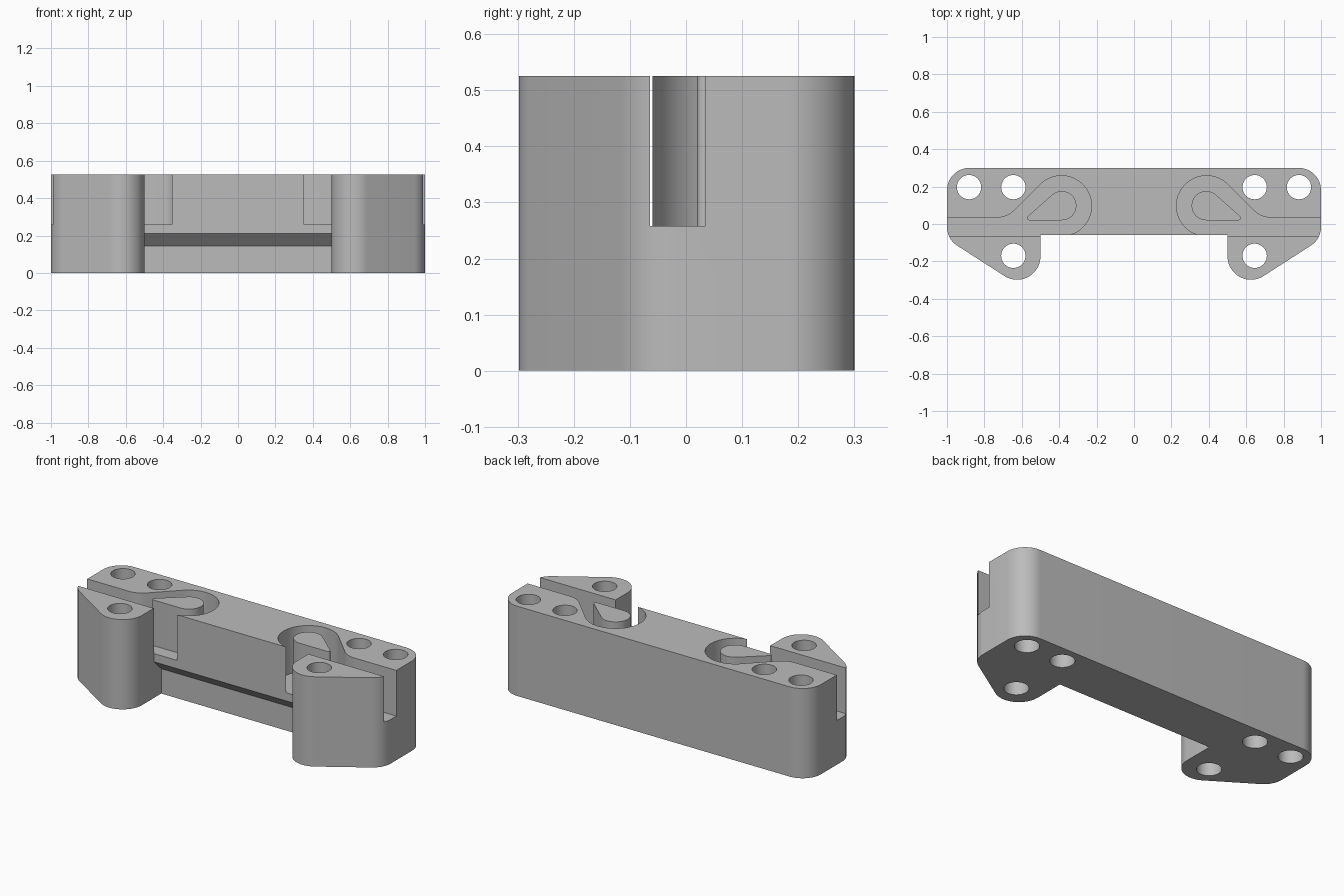
import bpy, bmesh, math

default = bpy.data.objects.get("Cube")
if default:
    bpy.data.objects.remove(default, do_unlink=True)

HEIGHT, FLOOR, FRONT = 0.525, 0.258, -0.06

grey = bpy.data.materials.new("plain_grey")
grey.use_nodes = True
grey.diffuse_color = (0.5, 0.5, 0.5, 1)
grey.node_tree.nodes["Principled BSDF"].inputs["Base Color"].default_value = (0.5, 0.5, 0.5, 1)


def arc(cx, cy, r, start, end, n=20):
    """Points on an arc, angles in degrees."""
    angles = [math.radians(start + (end - start) * i / n) for i in range(n + 1)]
    return [(cx + r * math.cos(a), cy + r * math.sin(a)) for a in angles]


def prism(name, points, low, high, axis="z"):
    """Extrude a closed outline along z, or a (y, z) outline along x."""
    bm = bmesh.new()
    place = (lambda p, h: (p[0], p[1], h)) if axis == "z" else (lambda p, h: (h, p[0], p[1]))
    face = bm.faces.new([bm.verts.new(place(p, low)) for p in points])
    top = bmesh.ops.extrude_face_region(bm, geom=[face])["geom"]
    shift = (0, 0, high - low) if axis == "z" else (high - low, 0, 0)
    bmesh.ops.translate(bm, vec=shift, verts=[v for v in top if isinstance(v, bmesh.types.BMVert)])
    bmesh.ops.recalc_face_normals(bm, faces=bm.faces)
    mesh = bpy.data.meshes.new(name)
    bm.to_mesh(mesh)
    bm.free()
    mesh.materials.append(grey)
    obj = bpy.data.objects.new(name, mesh)
    bpy.context.collection.objects.link(obj)
    return obj


def cut(target, cutter):
    """Subtract the cutter, then remove it."""
    mod = target.modifiers.new("cut", "BOOLEAN")
    mod.operation, mod.solver, mod.object = "DIFFERENCE", "EXACT", cutter
    bpy.context.view_layer.objects.active = target
    bpy.ops.object.modifier_apply(modifier=mod.name)
    bpy.data.objects.remove(cutter, do_unlink=True)


def mirror(points, side):
    return [(x * side, y) for x, y in points]


# Body outline: rounded back corners and two pointed front ears
lean = math.degrees(math.atan2(0.157, 0.255))
half = (arc(0.88, 0.18, 0.12, 90, 0)
        + arc(0.88, -0.015, 0.12, 0, lean - 90)
        + arc(0.625, -0.173, 0.125, lean - 90, -180)
        + [(0.5, FRONT)])
body = prism("bracket_body", half + mirror(half, -1)[::-1], 0, HEIGHT)

# Sloped undercut between the ears
cut(body, prism("undercut", [(-0.2, -0.1), (0.005, -0.1), (0.005, 0.145),
                             (FRONT, 0.21), (-0.2, 0.21)], -0.5, 0.5, "x"))

# Channel outline: straight slot, filleted ramp and round loop
ramp_x, ramp_y, fillet = 0.678, 0.035, 0.12
run = fillet * math.tan(math.radians(22.5))
channel = ([(1.1, -0.064), (1.1, ramp_y)]
           + arc(ramp_x + run, ramp_y + fillet, fillet, 270, 225, 12)
           + arc(0.388, 0.097, 0.161, 45, 270, 48))

# Teardrop post left standing inside each loop
tip = (0.56, 0.032, 0.012)
bulb = (0.386, 0.098, 0.078)
slope = math.degrees(math.atan2(tip[1] - bulb[1], tip[0] - bulb[0]))
spread = math.degrees(math.acos((bulb[2] - tip[2]) / math.hypot(tip[0] - bulb[0], tip[1] - bulb[1])))
teardrop = (arc(*bulb, slope + spread, slope - spread + 360, 40)
            + arc(*tip, slope - spread, slope + spread, 10))

for side in (1, -1):
    slot = prism("channel", mirror(channel, side), FLOOR, 0.7)
    cut(slot, prism("teardrop", mirror(teardrop, side), 0.1, 0.9))
    cut(body, slot)
    # Through holes
    for x, y in ((0.882, 0.197), (0.645, 0.197), (0.645, -0.17)):
        cut(body, prism("hole", arc(x * side, y, 0.065, 0, 351, 39), -0.1, 0.7))

bpy.ops.object.select_all(action="DESELECT")
body.select_set(True)
bpy.context.view_layer.objects.active = body
bpy.ops.object.shade_smooth_by_angle(angle=math.radians(25))
